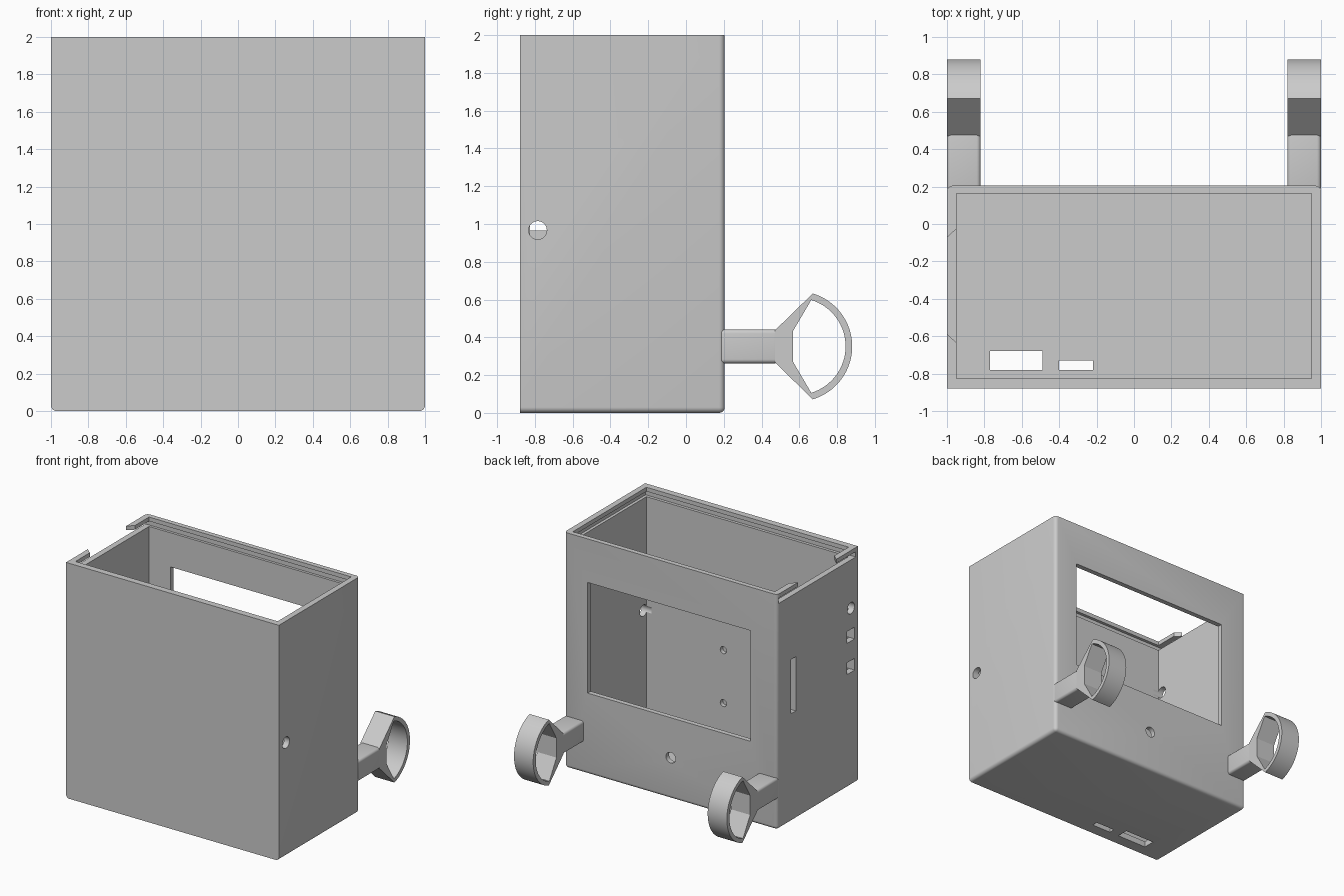
import bpy, bmesh, math
from mathutils import Matrix, Vector

if "Cube" in bpy.data.objects:
    bpy.data.objects.remove(bpy.data.objects["Cube"], do_unlink=True)

grey = bpy.data.materials.new("plain grey")
grey.use_nodes = True
grey.diffuse_color = (0.6, 0.6, 0.6, 1)
grey.node_tree.nodes["Principled BSDF"].inputs["Base Color"].default_value = (0.6, 0.6, 0.6, 1)


def finish(bm, name):
    bmesh.ops.recalc_face_normals(bm, faces=bm.faces)
    mesh = bpy.data.meshes.new(name)
    bm.to_mesh(mesh)
    bm.free()
    mesh.materials.append(grey)
    obj = bpy.data.objects.new(name, mesh)
    bpy.context.collection.objects.link(obj)
    return obj


def box(name, x, y, z, radius=0, rounded=lambda mid: True):
    """Box from three (low, high) ranges; edges whose midpoint passes the rule are rounded."""
    bm = bmesh.new()
    bmesh.ops.create_cube(bm, size=1)
    for v in bm.verts:
        v.co = Vector([(r[0] + r[1]) / 2 + c * (r[1] - r[0]) for c, r in zip(v.co, (x, y, z))])
    if radius:
        edges = [e for e in bm.edges if rounded((e.verts[0].co + e.verts[1].co) / 2)]
        bmesh.ops.bevel(bm, geom=edges, offset=radius, segments=5, profile=0.5, affect='EDGES')
    return finish(bm, name)


def cylinder(name, center, radius, depth, axis):
    bm = bmesh.new()
    turn = {'X': Matrix.Rotation(math.pi / 2, 4, 'Y'),
            'Y': Matrix.Rotation(math.pi / 2, 4, 'X'), 'Z': Matrix()}[axis]
    bmesh.ops.create_cone(bm, cap_ends=True, segments=48, radius1=radius, radius2=radius,
                          depth=depth, matrix=Matrix.Translation(center) @ turn)
    return finish(bm, name)


def prism(name, outline, x):
    """Side-view (y, z) outline pulled along x."""
    bm = bmesh.new()
    face = bm.faces.new([bm.verts.new((x[0], y, z)) for y, z in outline])
    new = bmesh.ops.extrude_face_region(bm, geom=[face])["geom"]
    bmesh.ops.translate(bm, vec=(x[1] - x[0], 0, 0),
                        verts=[g for g in new if isinstance(g, bmesh.types.BMVert)])
    return finish(bm, name)


def cut(target, *cutters):
    for cutter in cutters:
        mod = target.modifiers.new("cut", 'BOOLEAN')
        mod.operation, mod.solver, mod.object = 'DIFFERENCE', 'EXACT', cutter
        bpy.context.view_layer.objects.active = target
        bpy.ops.object.modifier_apply(modifier=mod.name)
        bpy.data.objects.remove(cutter, do_unlink=True)


def smooth(obj):
    bpy.ops.object.select_all(action='DESELECT')
    obj.select_set(True)
    bpy.context.view_layer.objects.active = obj
    bpy.ops.object.shade_smooth_by_angle(angle=math.radians(30))


FRONT, BACK = -0.88, 0.205


def shell_edge(mid):
    # back uprights and the bottom back and side edges
    back, side, bottom = mid.y > BACK - 0.01, abs(mid.x) > 0.99, mid.z < 0.01
    return (back and side) or (back and bottom) or (side and bottom)


# Open case with a lid groove that runs out through the right wall
case = box("case", (-1, 1), (FRONT, BACK), (0, 2), 0.03, shell_edge)
cut(case,
    box("cavity", (-0.95, 0.95), (-0.825, 0.163), (0.05, 2.2)),
    box("lid_groove", (-1.2, 0.975), (-0.85, 0.185), (1.92, 1.965)),
    cylinder("finger_notch", (-0.72, -0.33, 2.02), 0.38, 0.2, 'Z'))

# Back window and screw hole
cut(case,
    box("window", (-0.75, 0.78), (0.1, 0.3), (0.69, 1.63)),
    cylinder("back_hole", (0, 0.2, 0.35), 0.045, 0.2, 'Y'))

# Side openings
cut(case,
    cylinder("left_hole", (1, -0.785, 0.967), 0.048, 0.2, 'X'),
    cylinder("right_hole", (-1, -0.785, 1.51), 0.048, 0.2, 'X'),
    box("upper_port", (-1.1, -0.9), (-0.835, -0.735), (1.23, 1.33)),
    box("lower_port", (-1.1, -0.9), (-0.835, -0.735), (0.965, 1.065)),
    box("card_slot", (-1.1, -0.9), (-0.045, 0.02), (0.92, 1.38)))

# Floor slots
cut(case,
    box("wide_slot", (-0.77, -0.49), (-0.78, -0.68), (-0.1, 0.1)),
    box("narrow_slot", (-0.4, -0.22), (-0.78, -0.73), (-0.1, 0.1)))

# Blind screw holes in the inside of the front wall
for z in (0.36, 0.81):
    cut(case, cylinder("board_hole", (0.226, -0.825, z), 0.03, 0.07, 'Y'))
smooth(case)


def arc(radius, end, steps=32):
    """Arc on the ring centre, from +end to -end degrees."""
    angles = [math.radians(end - 2 * end * i / steps) for i in range(steps + 1)]
    return [(0.588 + radius * math.cos(a), 0.352 + radius * math.sin(a)) for a in angles]


# Two arms with cable loops
for side, x in (("left", (0.82, 1)), ("right", (-1, -0.82))):
    smooth(box(side + "_arm", x, (0.175, 0.49), (0.262, 0.442), 0.022))
    loop = prism(side + "_loop", [(0.47, 0.268), (0.47, 0.436)] + arc(0.292, 73.5) , x)
    cut(loop, prism("opening", [(0.567, 0.27), (0.567, 0.434)] + arc(0.257, 73),
                    (x[0] - 0.1, x[1] + 0.1)))
    smooth(loop)
